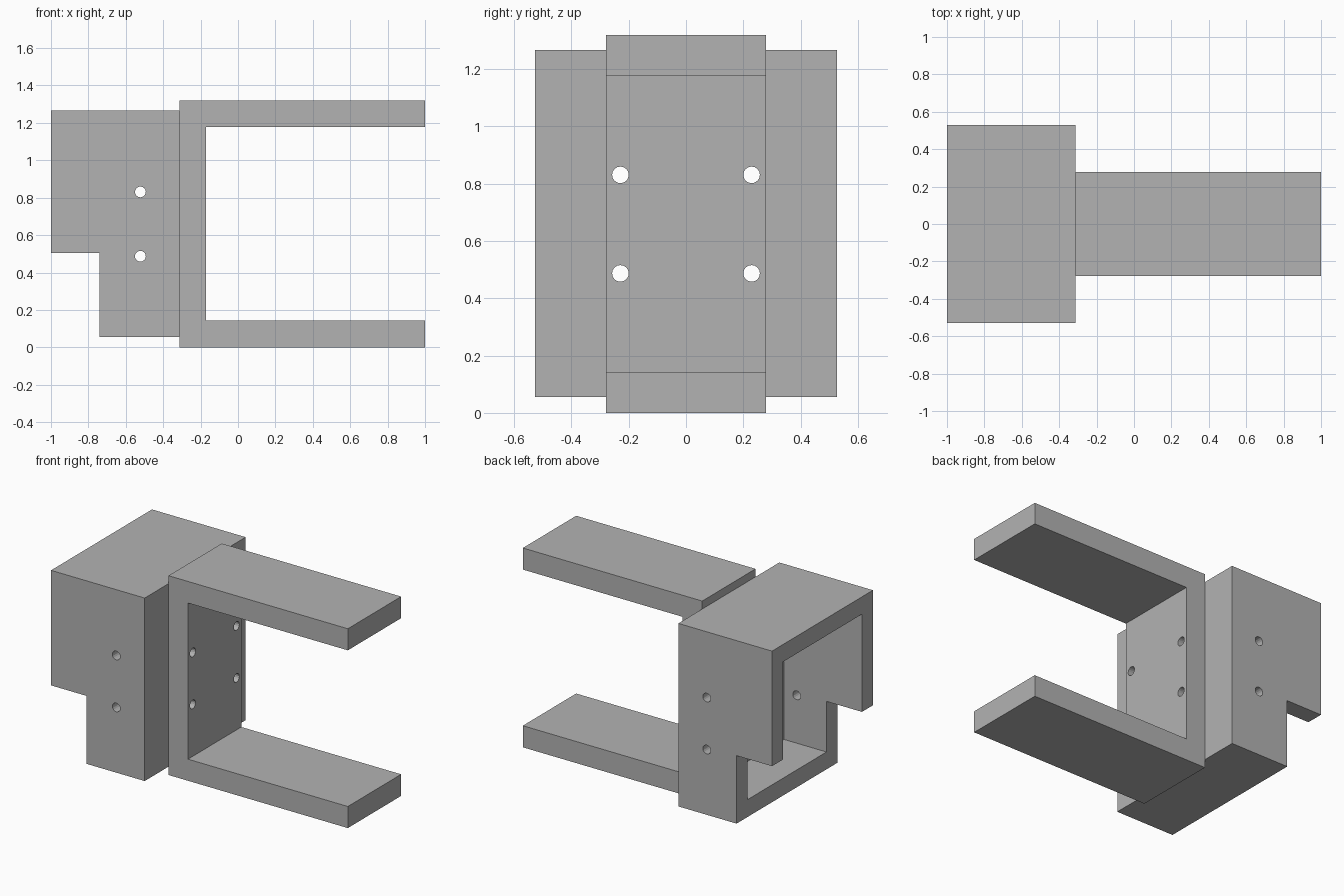
import bpy
import bmesh
from math import pi
from mathutils import Matrix, Vector

cube = bpy.data.objects.get("Cube")
if cube:
    bpy.data.objects.remove(cube, do_unlink=True)

GREY = (0.45, 0.45, 0.45, 1.0)
grey = bpy.data.materials.new("plain grey")
grey.use_nodes = True
grey.diffuse_color = GREY
grey.node_tree.nodes["Principled BSDF"].inputs["Base Color"].default_value = GREY


def finish(name, bm):
    bmesh.ops.recalc_face_normals(bm, faces=bm.faces)
    mesh = bpy.data.meshes.new(name)
    bm.to_mesh(mesh)
    bm.free()
    mesh.materials.append(grey)
    obj = bpy.data.objects.new(name, mesh)
    bpy.context.collection.objects.link(obj)
    return obj


def extrude_profile(name, points, half_width):
    """Extrude an x-z outline along y, symmetric about y = 0."""
    bm = bmesh.new()
    face = bm.faces.new([bm.verts.new((x, -half_width, z)) for x, z in points])
    result = bmesh.ops.extrude_face_region(bm, geom=[face])
    verts = [v for v in result["geom"] if isinstance(v, bmesh.types.BMVert)]
    bmesh.ops.translate(bm, verts=verts, vec=(0, 2 * half_width, 0))
    return finish(name, bm)


def drills(name, axis, centres, length):
    """Cylinders along one axis, used to cut screw holes."""
    bm = bmesh.new()
    turn = Vector((0, 0, 1)).rotation_difference(Vector(axis)).to_matrix().to_4x4()
    for centre in centres:
        bmesh.ops.create_cone(bm, cap_ends=True, segments=16, radius1=0.029,
                              radius2=0.029, depth=length,
                              matrix=Matrix.Translation(centre) @ turn)
    return finish(name, bm)


def cut(target, cutter):
    cutter.hide_render = True
    mod = target.modifiers.new("cut", 'BOOLEAN')
    mod.operation = 'DIFFERENCE'
    mod.solver = 'EXACT'
    mod.object = cutter
    bpy.context.view_layer.objects.active = target
    bpy.ops.object.modifier_apply(modifier=mod.name)


# Main dimensions
JOINT = -0.314
WALL = 0.115
ARM = 0.143
BOTTOM, TOP, HEIGHT = 0.055, 1.267, 1.32
BOX_HALF = 0.528
HOLE_Z = (0.487, 0.831)

# Housing with a stepped lower rear edge
housing = extrude_profile("housing", [
    (-1, 0.505), (-0.74, 0.505), (-0.74, BOTTOM),
    (JOINT, BOTTOM), (JOINT, TOP), (-1, TOP)], BOX_HALF)

# Fork with two arms
fork = extrude_profile("fork_bracket", [
    (JOINT, 0), (1, 0), (1, ARM), (JOINT + ARM, ARM),
    (JOINT + ARM, HEIGHT - ARM), (1, HEIGHT - ARM), (1, HEIGHT), (JOINT, HEIGHT)], 0.279)

# Hollow interior, open at the end
cavity = extrude_profile("cavity_cutter", [
    (-1.2, BOTTOM + WALL), (JOINT - WALL, BOTTOM + WALL),
    (JOINT - WALL, TOP - WALL), (-1.2, TOP - WALL)], BOX_HALF - WALL)

# Screw holes through the joint and through both side walls
joint_drills = drills("joint_hole_cutter", (1, 0, 0),
                      [(JOINT, y, z) for y in (-0.229, 0.229) for z in HOLE_Z], 0.5)
side_drills = drills("side_hole_cutter", (0, 1, 0),
                     [(-0.522, 0, z) for z in HOLE_Z], 1.4)

cut(housing, cavity)
cut(housing, joint_drills)
cut(housing, side_drills)
cut(fork, joint_drills)

for cutter in (cavity, joint_drills, side_drills):
    bpy.data.objects.remove(cutter, do_unlink=True)
